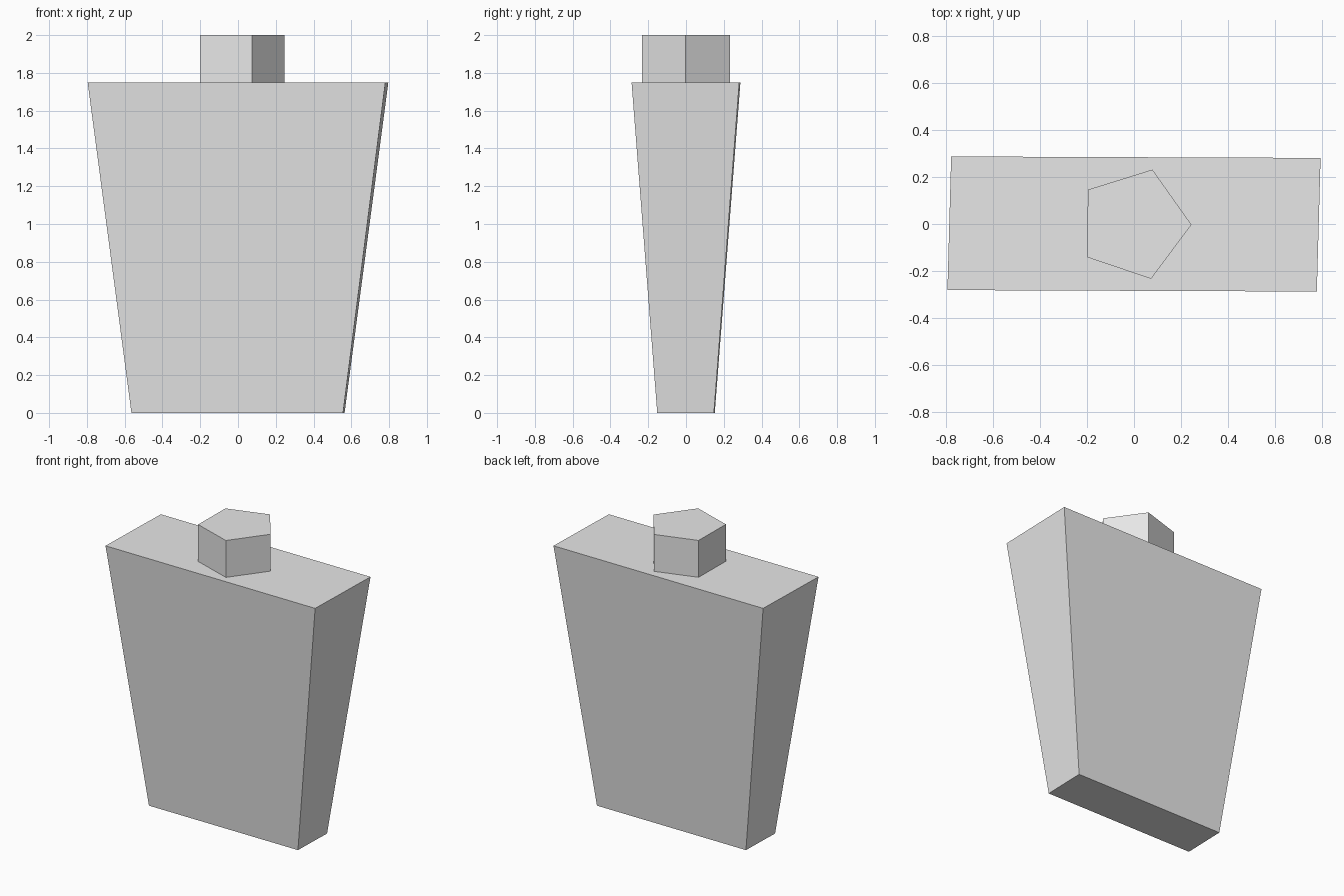
import bpy
import bmesh
from math import cos, sin, tau
from mathutils import Matrix

cube = bpy.data.objects.get("Cube")
if cube:
    bpy.data.objects.remove(cube, do_unlink=True)

grey = bpy.data.materials.new("light_grey")
grey.use_nodes = True
colour = (0.8, 0.8, 0.8, 1)
grey.diffuse_color = colour
grey.node_tree.nodes["Principled BSDF"].inputs["Base Color"].default_value = colour


def loft(name, bottom, top, z0, z1):
    """Closed solid between two outlines with the same number of corners."""
    bm = bmesh.new()
    low = [bm.verts.new((x, y, z0)) for x, y in bottom]
    high = [bm.verts.new((x, y, z1)) for x, y in top]
    n = len(low)
    bm.faces.new(low[::-1])
    bm.faces.new(high)
    for i in range(n):
        j = (i + 1) % n
        bm.faces.new((low[i], low[j], high[j], high[i]))
    mesh = bpy.data.meshes.new(name)
    bm.to_mesh(mesh)
    bm.free()
    mesh.materials.append(grey)
    obj = bpy.data.objects.new(name, mesh)
    bpy.context.collection.objects.link(obj)
    return obj


def rectangle(half_x, half_y):
    return [(-half_x, -half_y), (half_x, -half_y), (half_x, half_y), (-half_x, half_y)]


# Tapered body, very slightly skewed in plan
body = loft("body", rectangle(0.56, 0.15), rectangle(0.788, 0.285), 0, 1.75)
skew = Matrix.Identity(4)
skew[0][1] = 0.028
skew[1][0] = -0.004
body.data.transform(skew)

# Five-sided stub on top
turn = -0.012
pentagon = [(0.245 * cos(turn + tau * i / 5), 0.245 * sin(turn + tau * i / 5)) for i in range(5)]
loft("neck", pentagon, pentagon, 1.75, 2)
